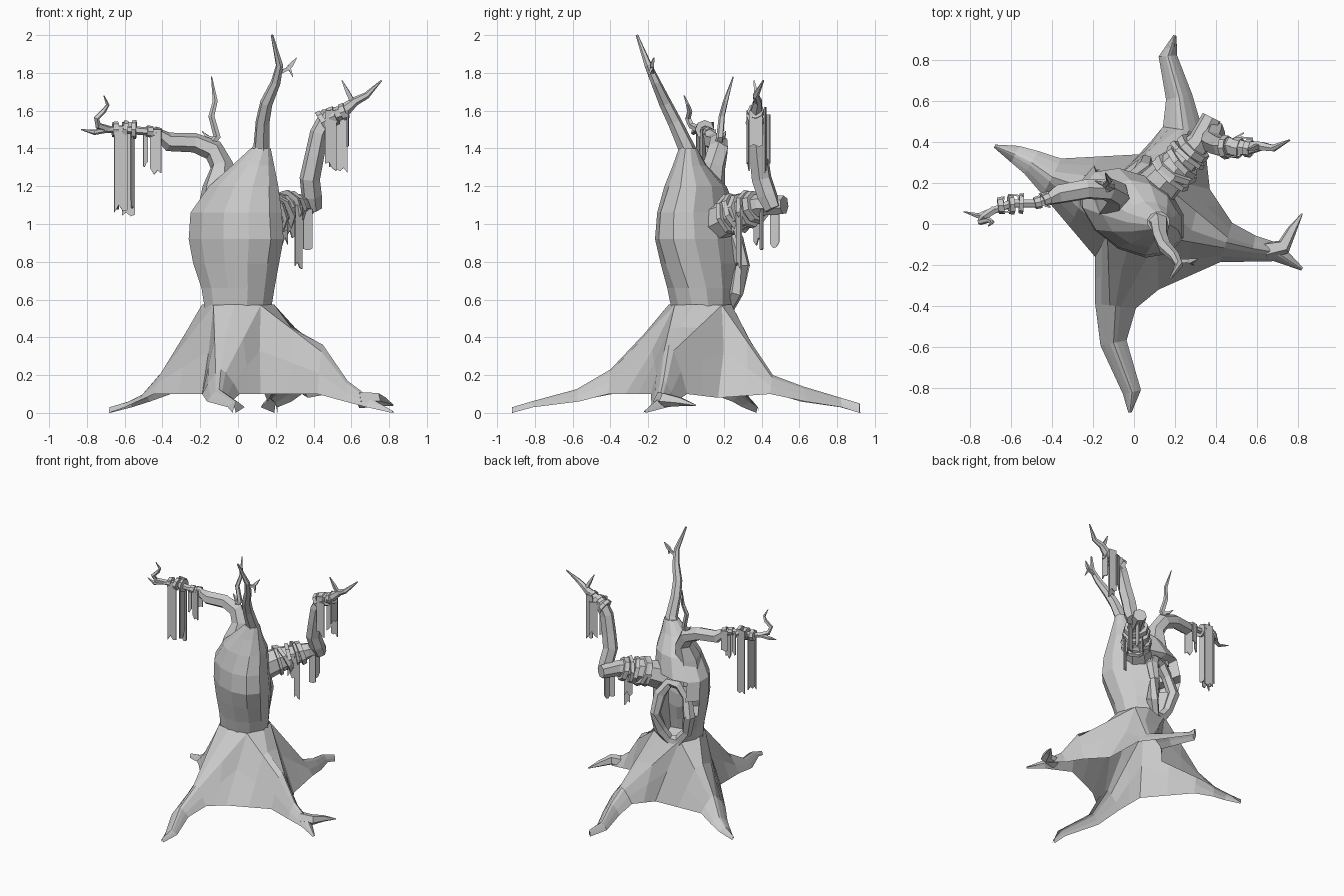
import bpy, bmesh, math, random
from mathutils import Vector

random.seed(4)
if "Cube" in bpy.data.objects:
    bpy.data.objects.remove(bpy.data.objects["Cube"], do_unlink=True)

bark = bpy.data.materials.new("grey_bark")
bark.use_nodes = True
bark.diffuse_color = (0.6, 0.6, 0.6, 1)
bark.node_tree.nodes["Principled BSDF"].inputs["Base Color"].default_value = (0.6, 0.6, 0.6, 1)


def finish(name, bm):
    bmesh.ops.recalc_face_normals(bm, faces=bm.faces)
    mesh = bpy.data.meshes.new(name)
    bm.to_mesh(mesh)
    bm.free()
    mesh.materials.append(bark)
    obj = bpy.data.objects.new(name, mesh)
    bpy.context.collection.objects.link(obj)


def loft(rings, closed=False):
    """Skin a list of equally long point rings."""
    bm = bmesh.new()
    rows = [[bm.verts.new(p) for p in ring] for ring in rings]
    n = len(rows[0])
    pairs = list(zip(rows, rows[1:])) + ([(rows[-1], rows[0])] if closed else [])
    for a, b in pairs:
        for i in range(n):
            j = (i + 1) % n
            bm.faces.new((a[i], a[j], b[j], b[i]))
    if not closed:
        bm.faces.new(rows[0])
        bm.faces.new(rows[-1])
    return bm


def tube(name, path, sides=6, closed=False):
    """Sweep a polygon along points given as (x, y, z, radius)."""
    pts = [Vector(p[:3]) for p in path]
    count = len(pts)
    rings, side = [], None
    for i, p in enumerate(pts):
        before = pts[i - 1] if closed else pts[max(i - 1, 0)]
        after = pts[(i + 1) % count] if closed else pts[min(i + 1, count - 1)]
        t = (after - before).normalized()
        if side is None:
            side = t.orthogonal()
        side = (side - t * side.dot(t)).normalized()
        up = t.cross(side)
        rings.append([p + (side * math.cos(a) + up * math.sin(a)) * path[i][3]
                      for a in (math.tau * k / sides for k in range(sides))])
    finish(name, loft(rings, closed))


def oval(cx, cy, rx, ry, z, skew, sides=12):
    """Horizontal oval, skewed towards the front left and back right."""
    return [Vector((cx + rx * math.cos(a), cy + ry * math.sin(a) - skew * rx * math.cos(a), z))
            for a in (math.tau * (k + 0.5) / sides for k in range(sides))]


# Trunk, with a hollow pushed into the back
trunk = loft([oval(*r) for r in (
    (0, .08, .18, .16, .54, 0), (0, .08, .20, .18, .66, .1), (-.01, .08, .235, .206, .79, .25),
    (-.01, .07, .26, .22, .92, .32), (-.01, .06, .25, .2, 1.06, .3), (.03, .05, .19, .16, 1.2, .2),
    (.08, .02, .115, .09, 1.31, .1), (.12, .01, .055, .05, 1.4, 0))])
facing = Vector((-.32, .95, 0)).normalized()
mid = Vector((-.07, .285, .78))
trunk.normal_update()
hollow = []
for f in trunk.faces:
    c = f.calc_center_median()
    out = Vector((c.x, c.y - .07, 0))
    if .57 < c.z < 1.02 and len(f.verts) == 4 and out.normalized().dot(facing) > .82:
        hollow.append(f)
bmesh.ops.recalc_face_normals(trunk, faces=trunk.faces)
bmesh.ops.inset_region(trunk, faces=hollow, thickness=.025)
for v in {v for f in hollow for v in f.verts}:
    v.co = v.co.lerp(mid, .15) - facing * .15
finish("trunk", trunk)

across = Vector((facing.y, -facing.x, 0))
rim = []
for k in range(10):
    a = math.tau * k / 10
    p = mid + across * math.cos(a) * .125 + Vector((0, 0, math.sin(a) * .235))
    p -= facing * (.06 * abs(math.sin(a)) + .025)
    rim.append((*p, .038 + .008 * (k % 2)))
tube("hollow_rim", rim, 6, closed=True)

# Flared skirt: four ridged roots meeting in valleys, open underneath.
# Each valley runs from the trunk down to the ground.
VALLEYS = [[Vector(p) for p in line] for line in (
    ((-.13, -.05, .57), (-.155, -.1, .33), (-.19, -.16, .1)),
    ((.12, -.06, .57), (.115, -.18, .33), (.12, -.32, .1)),
    ((.15, .19, .57), (.24, .2, .33), (.37, .17, .08)),
    ((-.1, .22, .57), (-.03, .28, .33), (.03, .34, .1)))]
CRESTS = (
    ((-.02, -.09, .575), (-.06, -.22, .42), (-.09, -.4, .23),
     (-.1, -.58, .125), (-.01, -.82, .06), (-.02, -.92, .03)),
    ((.19, .05, .575), (.28, -.03, .455), (.45, -.09, .36),
     (.58, -.12, .17), (.7, -.14, .08), (.82, -.22, .01)),
    ((.06, .24, .575), (.18, .34, .38), (.24, .46, .2),
     (.22, .62, .14), (.165, .82, .08), (.2, .92, .05)),
    ((-.19, .1, .575), (-.28, .19, .42), (-.4, .23, .22),
     (-.5, .3, .1), (-.58, .34, .06), (-.68, .38, .03)))
WIDTHS = (.1, .065, .045, .008)
FEET = (.1, .06, .03, 0)
SECTION = ((-1, 0), (-.7, .42), (-.28, .86), (0, 1), (.25, .88), (.66, .46), (1, 0))
skirt = bmesh.new()
for r, crest in enumerate(CRESTS):
    line = [Vector(p) for p in crest]
    inner = VALLEYS[r][::-1] + [line[0]] + VALLEYS[(r + 1) % 4]
    rows = []
    for i, width, ground in zip(range(2, 6), WIDTHS, FEET):
        t = line[min(i + 1, 5)] - line[i - 1]
        perp = Vector((-t.y, t.x, 0)).normalized() * width
        foot = min(ground, line[i].z * .6)
        row = []
        for s, h in SECTION:
            q = line[i] + perp * s
            q.z = foot + (line[i].z - foot) * h
            row.append(q)
        rows.append(row)
    blend = [a.lerp(b, .5) for a, b in zip(inner, rows[0])]
    blend[3] = line[1]
    grid = [[skirt.verts.new(p) for p in row] for row in [inner, blend] + rows]
    for a, b in zip(grid, grid[1:]):
        for i in range(6):
            skirt.faces.new((a[i], a[i + 1], b[i + 1], b[i]))
bmesh.ops.remove_doubles(skirt, verts=skirt.verts, dist=.001)
finish("root_skirt", skirt)

tube("left_root_fork", [(.64, -.13, .07, .045), (.73, -.11, .07, .04),
                        (.77, -.03, .06, .025), (.82, .05, .04, .004)], 5)

# Top branch with a twig
tube("top_branch", [(.1, .02, 1.3, .08), (.125, 0, 1.41, .045), (.13, -.06, 1.54, .038),
                    (.15, -.11, 1.64, .034), (.2, -.16, 1.75, .026), (.22, -.2, 1.84, .02),
                    (.18, -.26, 2, .007)])
tube("top_twig", [(.215, -.18, 1.8, .014), (.26, -.18, 1.82, .012), (.28, -.18, 1.84, .016),
                  (.31, -.17, 1.88, .003)], 4)
tube("top_twig_tip", [(.27, -.18, 1.83, .012), (.29, -.2, 1.78, .003)], 4)

# Right arm with its twigs
tube("right_arm", [(-.1, .1, 1.02, .13), (-.1, .12, 1.2, .09), (-.085, .15, 1.31, .062),
                   (-.13, .17, 1.39, .058), (-.23, .17, 1.43, .052), (-.37, .145, 1.435, .05),
                   (-.42, .12, 1.475, .03), (-.48, .1, 1.49, .022), (-.6, .1, 1.5, .022),
                   (-.7, .06, 1.5, .018), (-.76, .04, 1.485, .014), (-.83, .06, 1.5, .003)])
tube("right_curl_twig", [(-.68, .07, 1.5, .02), (-.74, .03, 1.52, .018), (-.75, .01, 1.56, .016),
                         (-.71, .02, 1.6, .014), (-.69, .01, 1.63, .01), (-.71, -.01, 1.68, .003)], 5)
tube("right_tall_twig", [(-.16, .17, 1.4, .025), (-.11, .18, 1.46, .02), (-.14, .19, 1.57, .017),
                         (-.12, .21, 1.65, .014), (-.14, .25, 1.78, .003)], 5)
tube("right_short_twig", [(-.12, .18, 1.45, .014), (-.16, .2, 1.46, .012), (-.19, .21, 1.49, .003)], 4)

# Left arm: out to a stumpy elbow, then up
tube("left_arm", [(.08, .14, 1.0, .11), (.2, .27, 1.06, .09), (.32, .4, 1.1, .06),
                  (.38, .52, 1.1, .05)], 7)
tube("left_forearm", [(.4, .46, 1.08, .045), (.39, .43, 1.15, .055), (.38, .4, 1.24, .055),
                      (.405, .385, 1.36, .052), (.43, .375, 1.48, .05), (.475, .38, 1.57, .047),
                      (.55, .37, 1.59, .038), (.62, .38, 1.65, .024), (.68, .37, 1.68, .018),
                      (.76, .41, 1.76, .004)])
tube("left_twig", [(.61, .38, 1.64, .018), (.58, .37, 1.7, .014), (.55, .36, 1.76, .003)], 4)


# Wrapped bands around the limbs, shrinking outwards
def bands(name, start, end, radius, count):
    a, b = Vector(start), Vector(end)
    for k in range(count):
        c = a.lerp(b, k / (count - 1))
        tilt = Vector([random.uniform(-.2, .2) for _ in range(3)])
        half = ((b - a).normalized() + tilt) * .014
        r = radius * random.uniform(.95, 1.05) * (1 - .25 * k / count)
        tube(f"{name}_{k + 1}", [(*(c - half), r), (*(c + half), r * .94)], 8)


bands("left_arm_band", (.18, .24, 1.05), (.29, .37, 1.09), .118, 5)
bands("left_forearm_band", (.45, .375, 1.545), (.56, .37, 1.595), .058, 3)
bands("right_arm_band", (-.55, .1, 1.5), (-.65, .09, 1.5), .052, 3)
bands("right_inner_band", (-.43, .12, 1.48), (-.47, .105, 1.49), .036, 2)


# Hanging strips: thin ragged plates
def strip(name, x, y, top, bottom, width, angle):
    d = Vector((math.cos(angle), math.sin(angle), 0))
    n = Vector((-d.y, d.x, 0)) * .004
    steps = 3
    outline = [Vector((x, y, top)) - d * width / 2, Vector((x, y, top)) + d * width / 2]
    for k in range(steps + 1):
        z = bottom + random.uniform(0, .05)
        outline.append(Vector((x, y, z)) + d * width * (.5 - k / steps))
    finish(name, loft([[p - n for p in outline], [p + n for p in outline]]))


STRIPS = (
    (-.62, .06, 1.52, 1.05, .07, .1), (-.58, .14, 1.54, 1.03, .07, -.1), (-.64, .1, 1.5, 1.06, .07, 1.4),
    (-.56, .1, 1.5, 1.08, .06, 1.7), (-.49, .1, 1.5, 1.29, .025, .2), (-.435, .09, 1.5, 1.26, .06, -.3),
    (-.44, .15, 1.5, 1.3, .05, .2), (.49, .33, 1.6, 1.28, .06, .2), (.55, .42, 1.62, 1.25, .06, -.1),
    (.58, .37, 1.6, 1.4, .07, 1.5), (.51, .43, 1.58, 1.3, .06, .5), (.32, .28, 1.1, .76, .045, .6),
    (.28, .26, 1.08, .92, .05, .7), (.37, .4, 1.08, .86, .05, .3), (.36, .47, 1.07, .87, .05, 1.3),
    (.24, .38, 1.08, .88, .06, .7),
)
for i, s in enumerate(STRIPS):
    strip(f"hanging_strip_{i + 1}", *s)
